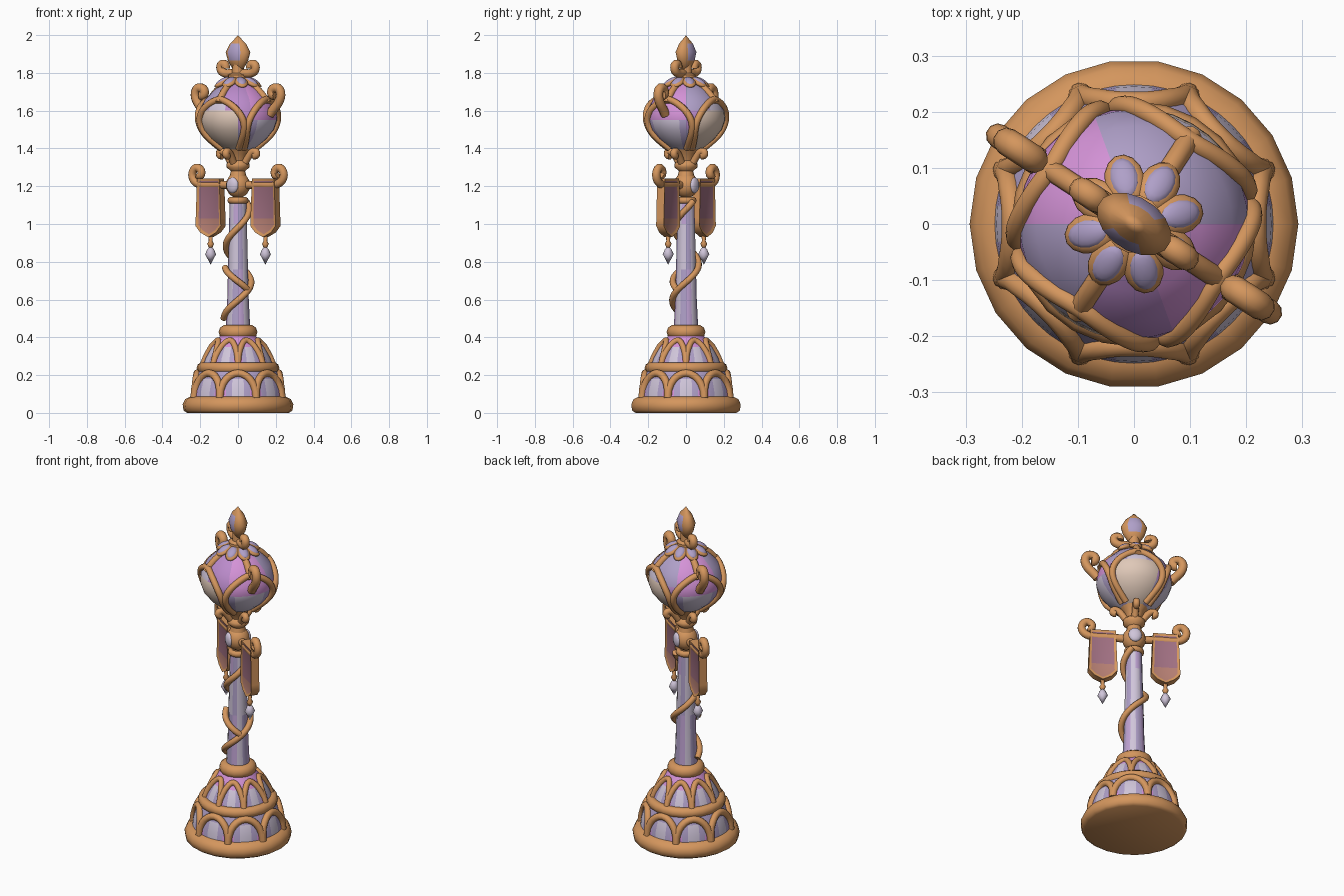
import bpy, bmesh
from math import radians, degrees, sin, cos, pi, atan2
from mathutils import Matrix, Vector

if "Cube" in bpy.data.objects:
    bpy.data.objects.remove(bpy.data.objects["Cube"])

ARM = -33            # heading of the banner arms, in degrees


def material(name, rgb):
    m = bpy.data.materials.new(name)
    m.use_nodes = True
    m.diffuse_color = (*rgb, 1)
    m.node_tree.nodes["Principled BSDF"].inputs["Base Color"].default_value = (*rgb, 1)
    return m


gold = material("gold", (0.66, 0.305, 0.11))
lavender = material("lavender", (0.43, 0.35, 0.58))
lilac = material("lilac", (0.53, 0.37, 0.66))
pale = material("pale lilac", (0.63, 0.56, 0.70))
pink = material("pink glass", (0.66, 0.29, 0.68))
violet = material("violet glass", (0.50, 0.26, 0.60))
cream = material("cream glass", (0.74, 0.58, 0.48))
mauve = material("mauve cloth", (0.35, 0.16, 0.22))
rose = material("rose cloth", (0.46, 0.21, 0.17))


def pol(r, az, z):
    return Vector((r * cos(radians(az)), r * sin(radians(az)), z))


def frame(r, az, z):
    """Matrix at a polar position whose local x points outward."""
    return Matrix.Translation(pol(r, az, z)) @ Matrix.Rotation(radians(az), 4, "Z")


def scaled(x, y, z):
    return Matrix.Diagonal((x, y, z, 1))


def finish(name, bm, mats, rule=None, matrix=None):
    bmesh.ops.recalc_face_normals(bm, faces=bm.faces)
    if rule:
        for f in bm.faces:
            c = f.calc_center_median()
            f.material_index = mats.index(rule(c, degrees(atan2(c.y, c.x))))
    if matrix:
        bm.transform(matrix)
    me = bpy.data.meshes.new(name)
    bm.to_mesh(me)
    bm.free()
    for m in mats:
        me.materials.append(m)
    ob = bpy.data.objects.new(name, me)
    bpy.context.collection.objects.link(ob)


def lathe(name, profile, mats, seg=24, rule=None, start=0, matrix=None):
    bm = bmesh.new()
    rings = [[bm.verts.new(pol(r, start + 360 * i / seg, z)) for i in range(seg)]
             for r, z in profile]
    for a, b in zip(rings, rings[1:]):
        for i in range(seg):
            j = (i + 1) % seg
            bm.faces.new((a[i], a[j], b[j], b[i]))
    bmesh.ops.remove_doubles(bm, verts=bm.verts, dist=0.0001)
    finish(name, bm, mats, rule, matrix)


def tubes(name, paths, radius, kind="NURBS"):
    cu = bpy.data.curves.new(name, "CURVE")
    cu.dimensions = "3D"
    cu.bevel_depth = radius
    cu.bevel_resolution = 3
    cu.use_fill_caps = True
    cu.resolution_u = 4
    for path in paths:
        sp = cu.splines.new(kind)
        sp.points.add(len(path) - 1)
        for p, v in zip(sp.points, path):
            p.co = (*v, 1)
        if kind == "NURBS":
            sp.order_u = 3
            sp.use_endpoint_u = True
    cu.materials.append(gold)
    ob = bpy.data.objects.new(name, cu)
    bpy.context.collection.objects.link(ob)
    bpy.ops.object.select_all(action="DESELECT")
    bpy.context.view_layer.objects.active = ob
    ob.select_set(True)
    bpy.ops.object.convert(target="MESH")


def blobs(name, matrices, mat):
    bm = bmesh.new()
    for m in matrices:
        bmesh.ops.create_uvsphere(bm, u_segments=14, v_segments=8, radius=1, matrix=m)
    finish(name, bm, [mat])


def radius_at(profile, z):
    for (r0, z0), (r1, z1) in zip(profile, profile[1:]):
        if z0 <= z <= z1:
            return r0 + (r1 - r0) * (z - z0) / (z1 - z0)
    return profile[-1][0]


def arches(name, profile, z0, z1, start, radius):
    """Eight rounded arches that hug a dome."""
    paths = []
    for k in range(8):
        path = []
        for i in range(13):
            t = pi * i / 12
            z = z0 + (z1 - z0) * sin(t) ** 0.8
            path.append(pol(radius_at(profile, z) + 0.002, start + 45 * (k - cos(t) / 2), z))
        paths.append(path)
    tubes(name, paths, radius, "POLY")


def ring(name, r, z, w, h, seg=24):
    section = [(r + w * cos(i * pi / 5), z + h * sin(i * pi / 5)) for i in range(11)]
    lathe(name, section, [gold], seg)


# Base disc, two domes with arches, and their bands
lathe("base_disc", [(0, 0.0), (0.27, 0.0), (0.288, 0.012), (0.293, 0.045), (0.28, 0.072),
                    (0.25, 0.088), (0, 0.088)], [gold], 22)
lower = [(0.25, 0.07), (0.245, 0.12), (0.228, 0.18), (0.2, 0.24)]
upper = [(0.19, 0.24), (0.172, 0.29), (0.14, 0.35), (0.085, 0.42)]


def dome_rule(start, ztop, top, zlow):
    def rule(c, az):
        off = abs((az - start + 22.5) % 45 - 22.5)
        if c.z > ztop:
            return top
        if off > 13 and c.z < zlow:
            return pink
        return lavender if off > 9 else pale
    return rule


lathe("lower_dome", lower, [pale, pink, lavender], 48, dome_rule(-90, 0.2, lavender, 0.12))
lathe("upper_dome", upper, [pale, pink, lavender], 48, dome_rule(-67.5, 0.35, pink, 0.28))
arches("lower_arches", lower, 0.08, 0.21, -90, 0.02)
arches("upper_arches", upper, 0.25, 0.385, -67.5, 0.016)
ring("middle_band", 0.19, 0.238, 0.029, 0.03)
ring("top_band", 0.065, 0.428, 0.038, 0.038, 16)


# Shaft with a climbing vine
def shaft_rule(c, az):
    strip = int(az // 30) % 3
    if c.z < 0.76:
        return (lilac, pale, lavender)[strip]
    if c.z > 1.0:
        return (lavender, pale, lilac)[strip]
    return lavender if strip == 0 else pale


lathe("shaft", [(0.065, 0.44), (0.057, 0.6), (0.053, 0.76), (0.047, 1.0), (0.044, 1.14)],
      [pale, lavender, lilac], 12, shaft_rule)
vine = [pol(0.076 - 0.018 * i / 40, 180 + 580 * i / 40, 0.5 + 0.62 * i / 40) for i in range(41)]
cross = [pol(0.07, -170 + 130 * i / 10, 0.77 - 0.12 * i / 10) for i in range(11)]
tubes("vine", [vine, cross], 0.017)

# Hub, neck and leaf curls below the globe
ring("lower_collar", 0.04, 1.125, 0.016, 0.018, 16)
blobs("hub", [Matrix.Translation((0, 0, 1.205)) @ scaled(0.066, 0.066, 0.068)], gold)
blobs("hub_gems", [frame(0.054, ARM + s, 1.205) @ scaled(0.018, 0.037, 0.042) for s in (-90, 90)], pale)
lathe("neck", [(0, 1.25), (0.045, 1.25), (0.038, 1.28), (0.06, 1.3), (0.06, 1.32), (0.042, 1.335),
               (0.055, 1.37), (0.085, 1.41), (0, 1.41)], [gold], 16)
curl = [(0.035, 1.31), (0.06, 1.35), (0.09, 1.385), (0.118, 1.385), (0.118, 1.36), (0.1, 1.36)]
tubes("leaf_curls", [[pol(r, ARM + 90 * k, z) for r, z in curl] for k in range(4)], 0.019)

# Glass globe with four petal frames
globe = [(0.05, 1.385), (0.095, 1.405), (0.15, 1.45), (0.19, 1.5), (0.207, 1.55), (0.203, 1.6),
         (0.175, 1.66), (0.12, 1.715), (0.05, 1.755)]


def globe_rule(c, az):
    off = abs((az - ARM + 45) % 90 - 45)
    from_arm = 90 - abs((az - ARM) % 180 - 90)
    if c.z > 1.6:
        if from_arm > 45 and off < 16 and c.z < 1.65:
            return pale
        if from_arm < 34:
            return pink
        return violet if -123 < az < ARM else lavender
    if off > 35:
        return violet if c.z > 1.5 else lavender
    if from_arm > 45:
        return cream
    if c.z > 1.55:
        return pink
    return pale if off < 24 else lavender


lathe("globe", globe, [cream, pink, lavender, pale, violet], 36, globe_rule)
half = [(36, 1.4), (41, 1.45), (43, 1.5), (41, 1.55), (33, 1.6), (19, 1.64), (0, 1.665)]
outline = [(-a, z) for a, z in half] + [(a, z) for a, z in reversed(half[:-1])]
tubes("petal_frames", [[pol(radius_at(globe, z) + 0.007, ARM + 90 * k + a, z) for a, z in outline]
                       for k in range(4)], 0.018)
tubes("crown_ribs", [[pol(radius_at(globe, z) + 0.004, ARM + 90 * k, z)
                      for z in (1.64, 1.68, 1.72, 1.755)] for k in range(4)], 0.019)

# Pair of scroll hooks on the globe
hook = [(0.2, 1.58), (0.225, 1.61), (0.255, 1.64), (0.275, 1.685), (0.255, 1.725), (0.212, 1.715),
        (0.212, 1.68), (0.235, 1.68)]
tubes("globe_hooks", [[pol(r, ARM + s, z) for r, z in hook] for s in (0, 180)], 0.025)

# Flower canopy
petal = [frame(0.08, 12 + 45 * k, 1.75) @ Matrix.Rotation(radians(28), 4, "Y") for k in range(8)]
blobs("canopy_petals", [m @ scaled(0.052, 0.036, 0.016) for m in petal], gold)
blobs("canopy_insets", [m @ Matrix.Translation((0, 0, 0.007)) @ scaled(0.041, 0.026, 0.014)
                        for m in petal], lavender)

# Finial: stem, scrolls and spearhead
lathe("finial_stem", [(0, 1.73), (0.07, 1.74), (0.05, 1.765), (0.052, 1.79), (0.032, 1.8),
                      (0.03, 1.85), (0, 1.85)], [gold], 14)
scroll = [(0.015, 1.79), (0.04, 1.8), (0.075, 1.795), (0.11, 1.81), (0.112, 1.845), (0.075, 1.85),
          (0.078, 1.825)]
tubes("finial_scrolls", [[pol(r, ARM + s, z) for r, z in scroll] for s in (0, 180)], 0.023)
lathe("spearhead", [(0, 1.81), (0.035, 1.825), (0.06, 1.865), (0.073, 1.91), (0.048, 1.955),
                    (0.02, 1.98), (0, 2.0)], [gold, lavender], 16,
      lambda c, az: lavender if abs(abs(az) - 90) < 34 and 1.86 < c.z < 1.96 else gold, 11.25,
      Matrix.Rotation(radians(ARM), 4, "Z") @ scaled(1, 0.65, 1))

# Arms with curled ends
arm = [(0.03, 1.205), (0.12, 1.21), (0.22, 1.205), (0.275, 1.22), (0.295, 1.265), (0.265, 1.305),
       (0.228, 1.285), (0.235, 1.25), (0.25, 1.26)]
tubes("banner_arms", [[pol(r, ARM + s, z) for r, z in arm] for s in (0, 180)], 0.022)

# Banners with framed two-tone cloth and hanging drops
for side, s in (("left", 0), ("right", 180)):
    bm = bmesh.new()
    shape = [(-0.07, 0.0), (0.07, 0.0), (0.08, -0.25), (0.05, -0.285), (0, -0.31), (-0.05, -0.285),
             (-0.08, -0.25)]
    face = bm.faces.new([bm.verts.new((x, -0.024, z)) for x, z in shape])
    out = bmesh.ops.extrude_face_region(bm, geom=[face])
    bmesh.ops.translate(bm, vec=(0, 0.048, 0),
                        verts=[v for v in out["geom"] if isinstance(v, bmesh.types.BMVert)])
    bmesh.ops.recalc_face_normals(bm, faces=bm.faces)
    cloth = [f for f in bm.faces if len(f.verts) == len(shape)]
    bmesh.ops.inset_individual(bm, faces=cloth, thickness=0.016, depth=-0.006)
    for f in cloth:
        f.material_index = 1
    bmesh.ops.bisect_plane(bm, geom=bm.verts[:] + bm.edges[:] + bm.faces[:],
                           plane_co=(0, 0, -0.21), plane_no=(0, 0, 1))
    for f in bm.faces:
        if f.material_index == 1 and f.calc_center_median().z < -0.21:
            f.material_index = 2
    finish(side + "_banner", bm, [gold, mauve, rose], None, frame(0.173, ARM + s, 1.24))
    spot = Matrix.Translation(pol(0.173, ARM + s, 0))
    lathe(side + "_drop_knob", [(0, 0.87), (0.01, 0.875), (0.018, 0.895), (0.01, 0.91), (0.012, 0.94),
                                (0, 0.95)], [gold], 8, None, 0, spot)
    lathe(side + "_drop", [(0, 0.785), (0.029, 0.84), (0.018, 0.865), (0, 0.885)], [pale], 8, None, 0, spot)

# Smooth shading with crisp edges kept
bpy.ops.object.select_all(action="DESELECT")
for ob in bpy.context.scene.objects:
    if ob.type == "MESH":
        ob.select_set(True)
        bpy.context.view_layer.objects.active = ob
bpy.ops.object.shade_smooth_by_angle(angle=radians(60))
